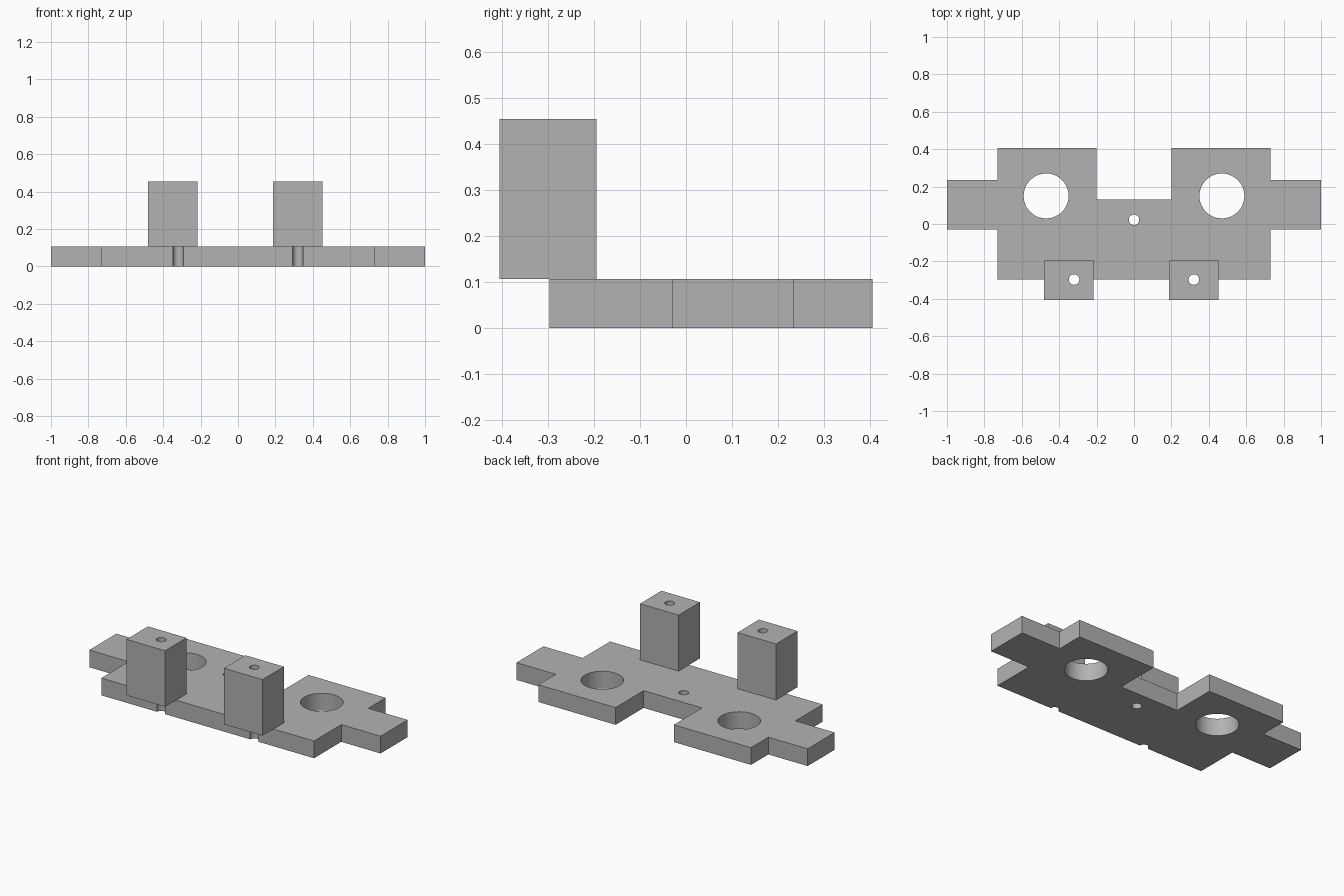
import bpy
import bmesh

cube = bpy.data.objects.get("Cube")
if cube:
    bpy.data.objects.remove(cube, do_unlink=True)

THICK = 0.107   # plate thickness
TOP = 0.455     # top of the posts
PIN = 0.028     # small hole radius

grey = bpy.data.materials.new("plain grey")
grey.use_nodes = True
colour = (0.448, 0.448, 0.448, 1)
grey.diffuse_color = colour
grey.node_tree.nodes["Principled BSDF"].inputs["Base Color"].default_value = colour


def prism(name, outline, z0, z1):
    """Extrude a flat outline from z0 up to z1."""
    bm = bmesh.new()
    face = bm.faces.new([bm.verts.new((x, y, z0)) for x, y in outline])
    grown = bmesh.ops.extrude_face_region(bm, geom=[face])["geom"]
    top = [v for v in grown if isinstance(v, bmesh.types.BMVert)]
    bmesh.ops.translate(bm, verts=top, vec=(0, 0, z1 - z0))
    bmesh.ops.recalc_face_normals(bm, faces=bm.faces)
    mesh = bpy.data.meshes.new(name)
    bm.to_mesh(mesh)
    bm.free()
    obj = bpy.data.objects.new(name, mesh)
    bpy.context.collection.objects.link(obj)
    mesh.materials.append(grey)
    return obj


def drill(obj, x, y, radius):
    """Cut a vertical round hole right through a part."""
    bpy.ops.mesh.primitive_cylinder_add(vertices=48, radius=radius, depth=2, location=(x, y, 0))
    cutter = bpy.context.object
    cutter.name = "drill_cutter"
    cutter.hide_render = True
    cutter.data.materials.append(grey)
    mod = obj.modifiers.new("hole", "BOOLEAN")
    mod.operation = "DIFFERENCE"
    mod.solver = "EXACT"
    mod.object = cutter
    bpy.context.view_layer.objects.active = obj
    bpy.ops.object.modifier_apply(modifier=mod.name)
    bpy.data.objects.remove(cutter, do_unlink=True)


def finish(obj):
    bpy.ops.object.select_all(action="DESELECT")
    obj.select_set(True)
    bpy.context.view_layer.objects.active = obj
    bpy.ops.object.shade_smooth_by_angle(angle=0.5)


# Base plate: half outline mirrored across x, with side tabs and a rear notch
half = [(0.73, -0.297), (0.73, -0.03), (1, -0.03), (1, 0.235),
        (0.73, 0.235), (0.73, 0.405), (0.2, 0.405), (0.2, 0.13)]
plate = prism("base_plate", half + [(-x, y) for x, y in reversed(half)], 0, THICK)
drill(plate, 0, 0.023, PIN)
for side in (-1, 1):
    drill(plate, side * 0.47, 0.15, 0.12)
    drill(plate, side * 0.32, -0.297, PIN)
finish(plate)

# Upright posts overhanging the front edge, each bored from top to bottom
for name, x0, hole_x in (("right_post", -0.482, -0.32), ("left_post", 0.187, 0.32)):
    x1 = x0 + 0.265
    post = prism(name, [(x0, -0.405), (x1, -0.405), (x1, -0.195), (x0, -0.195)], THICK, TOP)
    drill(post, hole_x, -0.297, PIN)
    finish(post)
